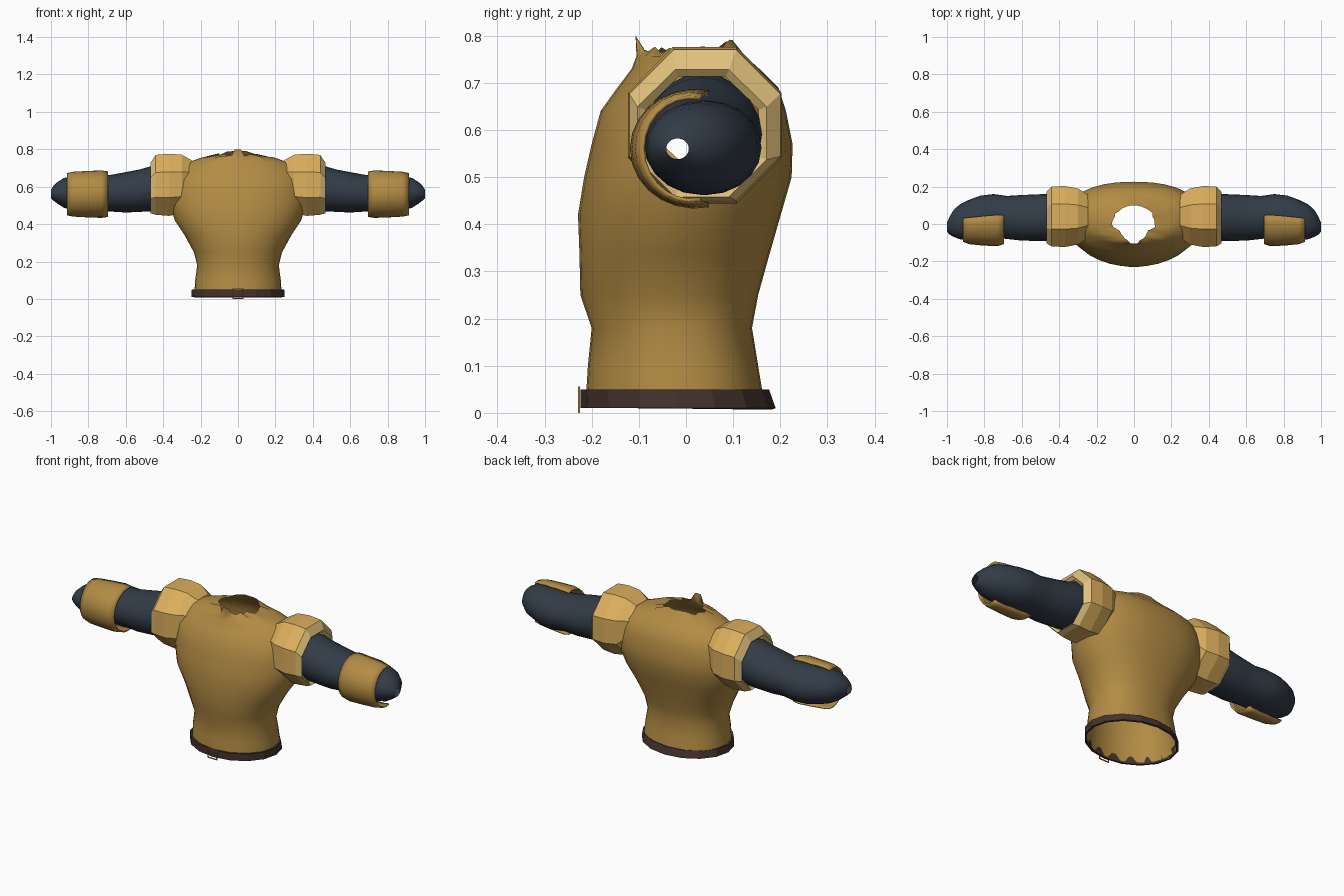
import bpy, bmesh, math, random

if "Cube" in bpy.data.objects:
    bpy.data.objects.remove(bpy.data.objects["Cube"])

random.seed(4)


def material(name, rgb):
    m = bpy.data.materials.new(name)
    m.diffuse_color = (*rgb, 1)
    m.use_nodes = True
    m.node_tree.nodes["Principled BSDF"].inputs["Base Color"].default_value = m.diffuse_color
    return m


GOLD = material("tunic gold", (0.45, 0.262, 0.058))
BRIGHT = material("bright gold", (0.72, 0.43, 0.11))
PALE = material("pale gold", (0.75, 0.53, 0.20))
DARK = material("dark blue cloth", (0.032, 0.045, 0.063))
BROWN = material("belt brown", (0.058, 0.033, 0.028))


def loft(name, rings, mats, closed=True, smooth=None, mirror=False, thick=0, cut=None, paint=None):
    """Skin a list of point rings; optionally cut faces, paint rows, mirror, thicken."""
    bm = bmesh.new()
    rows = [[bm.verts.new(p) for p in r] for r in rings]
    n = len(rows[0])
    for i in range(len(rows) - 1):
        for j in range(n if closed else n - 1):
            k = (j + 1) % n
            f = bm.faces.new((rows[i][j], rows[i][k], rows[i + 1][k], rows[i + 1][j]))
            if paint:
                f.material_index = paint(i)
    if cut:
        bmesh.ops.delete(bm, geom=[f for f in bm.faces if cut(f.calc_center_median())], context='FACES')
    bmesh.ops.recalc_face_normals(bm, faces=bm.faces)
    me = bpy.data.meshes.new(name)
    bm.to_mesh(me)
    bm.free()
    ob = bpy.data.objects.new(name, me)
    bpy.context.collection.objects.link(ob)
    for m in mats:
        me.materials.append(m)
    if smooth:
        bpy.ops.object.select_all(action='DESELECT')
        ob.select_set(True)
        bpy.context.view_layer.objects.active = ob
        bpy.ops.object.shade_smooth_by_angle(angle=math.radians(smooth))
    if thick:
        s = ob.modifiers.new("thickness", 'SOLIDIFY')
        s.thickness, s.offset = thick, -1
    if mirror:
        ob.modifiers.new("mirror", 'MIRROR').use_clip = False
    return ob


def body_ring(z, hw, front, back, n=32, square=1.0):
    """Horizontal section, with the back squarer than the front."""
    c, r, pts = (front + back) / 2, (back - front) / 2, []
    for j in range(n):
        a = 2 * math.pi * j / n
        co, si = math.cos(a), math.sin(a)
        e = square if si > 0 else 1.0
        pts.append((hw * math.copysign(abs(co) ** e, co), c + r * math.copysign(abs(si) ** e, si), z))
    return pts


def arm_ring(x, cy, cz, ry, rz, n=20, start=0, end=360):
    """Section across the arm, angles measured from +y towards +z."""
    full = end - start == 360
    return [(x, cy + ry * math.cos(a), cz + rz * math.sin(a))
            for a in (math.radians(start + (end - start) * j / (n if full else n - 1)) for j in range(n))]


# Torso: open at the waist, neck and armholes
sections = [(.02, .234, -.213, .166), (.10, .229, -.208, .153), (.18, .218, -.200, .140),
            (.25, .236, -.224, .153), (.34, .285, -.226, .178), (.42, .338, -.229, .201),
            (.50, .362, -.216, .224), (.57, .37, -.200, .226), (.64, .36, -.181, .212),
            (.69, .325, -.145, .196), (.73, .27, -.115, .155), (.757, .19, -.105, .125)]
torso = [body_ring(*s, square=.85) for s in sections]

# Frayed neckline, rising to small points at the front and back
neck = []
for j, (x, y, z) in enumerate(body_ring(.768, .115, -.095, .10)):
    if y < -.02:
        x *= .75
    k = random.uniform(.92, 1.06)
    z += random.uniform(-.006, .010)
    if abs(x) < .02 and y < 0:
        y, z = -.107, .80
    elif abs(x) < .07 and y > 0:
        z = .782 + random.uniform(0, .01)
    neck.append((x * k, y, z))
torso.append(neck)
loft("torso", torso, [GOLD], smooth=50,
     cut=lambda c: abs(c.x) > .2 and ((c.y - .02) / .10) ** 2 + ((c.z - .59) / .10) ** 2 < 1)

# Belt
loft("belt", [body_ring(.01, .25, -.224, .19, 16), body_ring(.05, .247, -.224, .176, 16)],
     [BROWN], thick=.010)

# Buckle: thin square frame, outer edge and inner edge
frame = [[(sx * w, -.229, .028 + sz * h) for sx, sz in ((-1, -1), (1, -1), (1, 1), (-1, 1))]
         for w, h in ((.030, .028), (.025, .023))]
loft("buckle", frame, [GOLD], thick=.004)

# Faceted shoulder puffs with a pale outer rim
k = 1 / math.cos(math.pi / 8)
puff = [(.245, .04, .635, .115, .105), (.30, .04, .613, .15, .158), (.37, .04, .61, .163, .166),
        (.44, .04, .61, .160, .160), (.468, .034, .593, .137, .135), (.455, .034, .593, .12, .12)]
loft("shoulder_puff", [arm_ring(x, y, z, a * k, b * k, 8, 22.5, 382.5) for x, y, z, a, b in puff],
     [BRIGHT, PALE], mirror=True, paint=lambda i: 1 if i >= 3 else 0)

# Sleeves: tapering to a small opening at the end
sleeve = [(.36, .035, .60, .12, .12), (.46, .035, .59, .126, .121), (.53, .034, .578, .124, .113),
          (.60, .033, .570, .122, .108), (.68, .035, .565, .115, .098), (.75, .044, .562, .116, .100),
          (.82, .036, .562, .116, .100), (.88, .022, .565, .108, .092), (.93, .012, .567, .094, .080),
          (.965, .003, .567, .072, .058), (.988, -.010, .565, .045, .038), (1.0, -.018, .560, .024, .022)]
loft("sleeve", [arm_ring(*s) for s in sleeve], [DARK], smooth=50, mirror=True)

# Forearm guards wrapping the front half of each sleeve
guard = [(.695, .02, .56, .127, .122), (.73, .02, .56, .139, .127), (.81, .015, .56, .130, .124),
         (.88, .01, .56, .118, .120), (.915, .01, .56, .105, .113)]
loft("forearm_guard", [arm_ring(*g, 15, 78, 282) for g in guard], [GOLD],
     closed=False, smooth=40, mirror=True, thick=.008)
